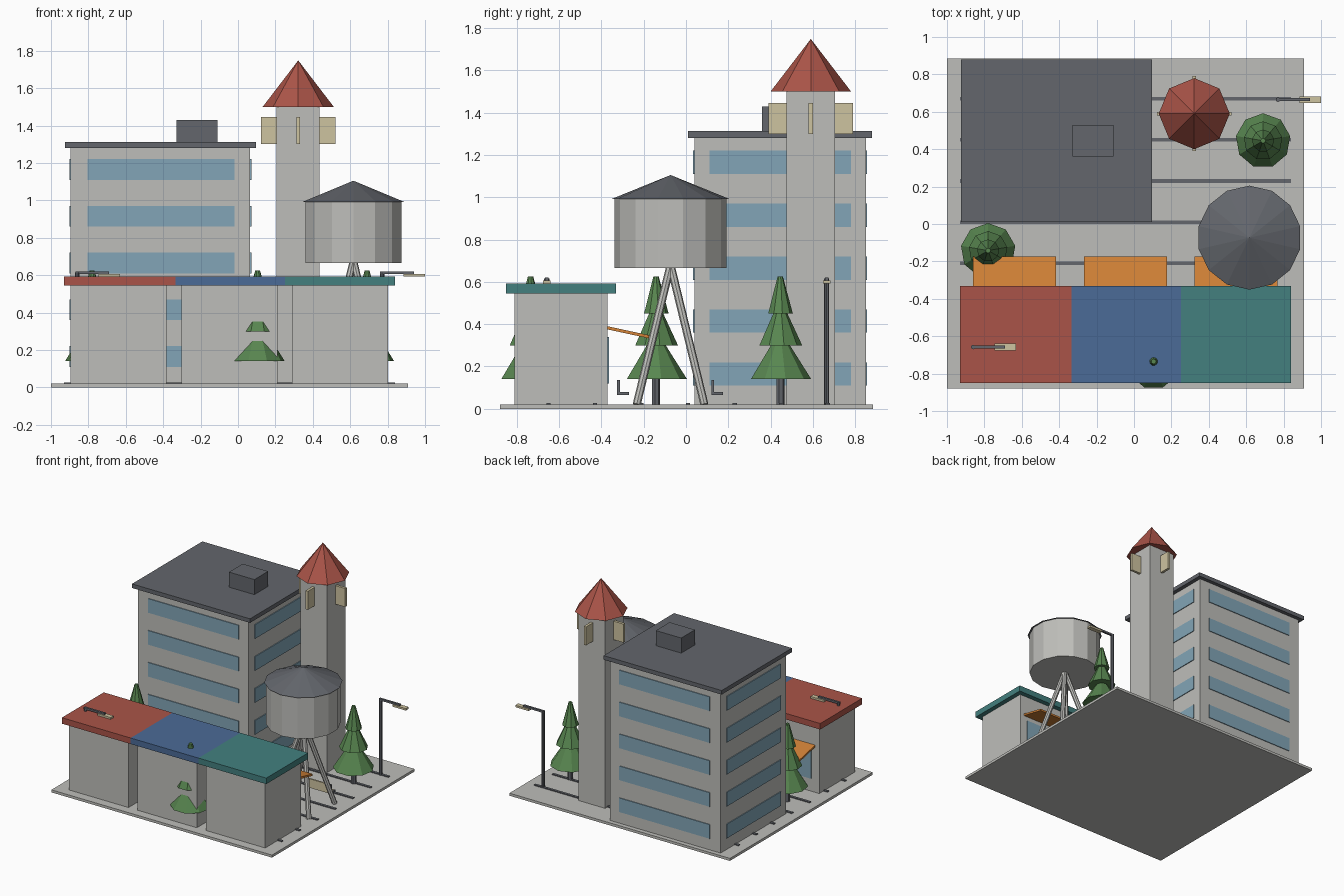
import bpy
import bmesh
from mathutils import Matrix, Vector

cube = bpy.data.objects.get("Cube")
if cube:
    bpy.data.objects.remove(cube, do_unlink=True)


def make_material(name, rgb):
    # 8-bit display colour to linear
    lin = [((c / 255 + 0.055) / 1.055) ** 2.4 for c in rgb] + [1.0]
    mat = bpy.data.materials.new(name)
    mat.use_nodes = True
    mat.diffuse_color = lin
    mat.node_tree.nodes["Principled BSDF"].inputs["Base Color"].default_value = lin
    return mat


CONCRETE = make_material("concrete", (190, 190, 186))
SLATE = make_material("slate_grey", (99, 102, 108))
GLASS = make_material("window_blue", (130, 165, 183))
RED = make_material("tile_red", (170, 84, 72))
BLUE = make_material("roof_blue", (75, 107, 151))
TEAL = make_material("roof_teal", (67, 128, 127))
ORANGE = make_material("awning_orange", (210, 130, 55))
TAN = make_material("pale_tan", (206, 195, 160))
GREEN = make_material("leaf_green", (88, 134, 80))


def finish(bm, name, mat):
    mesh = bpy.data.meshes.new(name)
    bm.to_mesh(mesh)
    bm.free()
    mesh.materials.append(mat)
    obj = bpy.data.objects.new(name, mesh)
    bpy.context.collection.objects.link(obj)
    return obj


def box(name, mat, xs, ys, zs):
    """Box given by its extents on each axis."""
    bm = bmesh.new()
    size = [b - a for a, b in (xs, ys, zs)]
    mid = [(a + b) / 2 for a, b in (xs, ys, zs)]
    bmesh.ops.create_cube(bm, size=1, matrix=Matrix.Translation(mid) @ Matrix.Diagonal((*size, 1)))
    return finish(bm, name, mat)


def frustum(name, mat, start, end, r1, r2, sides):
    """Flat-sided cone or cylinder running from start to end."""
    start, end = Vector(start), Vector(end)
    axis = end - start
    turn = Matrix()
    if axis.xy.length > 0.001:
        turn = axis.to_track_quat("Z", "Y").to_matrix().to_4x4()
    bm = bmesh.new()
    bmesh.ops.create_cone(bm, cap_ends=True, segments=sides, radius1=r1, radius2=r2,
                          depth=axis.length, matrix=Matrix.Translation((start + end) / 2) @ turn)
    bmesh.ops.remove_doubles(bm, verts=bm.verts, dist=0.0001)
    return finish(bm, name, mat)


# Ground slab with paving strips
G = 0.02
box("ground_slab", CONCRETE, (-1, 0.91), (-0.88, 0.885), (0, G))
for i in range(7):
    y = 0.67 - 0.22 * i
    box("paving_strip", SLATE, (-0.93, 0.84), (y - 0.01, y + 0.01), (G, G + 0.007))

# Office block with window bands on all four sides
X0, X1, Y0, Y1 = -0.895, 0.065, 0.04, 0.85
box("office_walls", CONCRETE, (X0, X1), (Y0, Y1), (G, 1.28))
box("office_roof", SLATE, (-0.925, 0.097), (0.01, 0.88), (1.28, 1.312))
box("roof_unit", SLATE, (-0.33, -0.11), (0.36, 0.53), (1.312, 1.43))
T = 0.006
for floor in range(5):
    zs = (0.11 + 0.25 * floor, 0.22 + 0.25 * floor)
    for y in (Y0, Y1):
        box("office_window", GLASS, (-0.805, -0.02), (y - T, y + T), zs)
    for x in (X0, X1):
        box("office_window", GLASS, (x - T, x + T), (0.11, 0.78), zs)

# Square tower with pointed roof and four fins
TX, TY = 0.322, 0.59
box("tower_shaft", CONCRETE, (TX - 0.115, TX + 0.115), (TY - 0.115, TY + 0.115), (G, 1.5))
frustum("tower_roof", RED, (TX, TY, 1.5), (TX, TY, 1.748), 0.19, 0, 8)
for s in (-1, 1):
    near, far = sorted((s * 0.11, s * 0.2))
    box("tower_fin", TAN, (TX + near, TX + far), (TY - 0.01, TY + 0.01), (1.3, 1.445))
    box("tower_fin", TAN, (TX - 0.01, TX + 0.01), (TY + near, TY + far), (1.3, 1.445))

# Water tank on splayed legs
WX, WY = 0.617, -0.073
frustum("tank_body", CONCRETE, (WX, WY, 0.665), (WX, WY, 0.992), 0.264, 0.264, 14)
frustum("tank_roof", SLATE, (WX, WY, 0.992), (WX, WY, 1.105), 0.278, 0, 14)
for sx in (-1, 1):
    for sy in (-1, 1):
        frustum("tank_leg", CONCRETE, (WX + sx * 0.16, WY + sy * 0.16, G),
                (WX, WY, 0.68), 0.019, 0.019, 8)

# Row of shops, with awnings and windows on the yard side
shops = ((RED, -0.93, -0.335), (BLUE, -0.335, 0.252), (TEAL, 0.252, 0.84))
for i, (mat, left, right) in enumerate(shops):
    x = -0.638 + 0.592 * i
    box("shop_walls", CONCRETE, (x - 0.257, x + 0.257), (-0.81, -0.37), (G, 0.545))
    box("shop_roof", mat, (left, right), (-0.85, -0.332), (0.545, 0.592))
    box("shop_window", GLASS, (x - 0.19, x + 0.19), (-0.373, -0.364), (0.12, 0.34))
    awning = box("shop_awning", ORANGE, (x - 0.222, x + 0.222), (-0.37, -0.175), (0.375, 0.39))
    for v in awning.data.vertices:
        if v.co.y > -0.2:
            v.co.z -= 0.042

# Fir trees
tiers = ((0.147, 0.04, 0.14, 0.31), (0.104, 0.03, 0.3, 0.46), (0.06, 0.013, 0.45, 0.625))
for x, y in ((-0.78, -0.142), (0.69, 0.445), (0.105, -0.735)):
    frustum("tree_trunk", SLATE, (x, y, G), (x, y, 0.16), 0.02, 0.02, 7)
    for r1, r2, low, high in tiers:
        frustum("tree_foliage", GREEN, (x, y, low), (x, y, high), r1, r2, 9)

# Street lamps
for x, y in ((0.77, 0.665), (-0.86, -0.658)):
    frustum("lamp_post", SLATE, (x, y, G), (x, y, 0.615), 0.012, 0.012, 8)
    box("lamp_arm", SLATE, (x - 0.01, x + 0.17), (y - 0.008, y + 0.008), (0.605, 0.62))
    box("lamp_head", TAN, (x + 0.115, x + 0.23), (y - 0.018, y + 0.018), (0.592, 0.607))

# Benches with dark ends on both sides of the tank
for y in (-0.325, 0.12):
    a, b = WX - 0.1, WX + 0.1
    box("bench_back", TAN, (a, b), (y, y + 0.012), (0.065, 0.135))
    box("bench_seat", TAN, (a, b), (y, y + 0.055), (0.065, 0.078))
    for x in (a, b):
        box("bench_end", SLATE, (x - 0.005, x + 0.005), (y, y + 0.013), (0.065, 0.136))
        box("bench_end", SLATE, (x - 0.005, x + 0.005), (y, y + 0.056), (0.065, 0.079))
